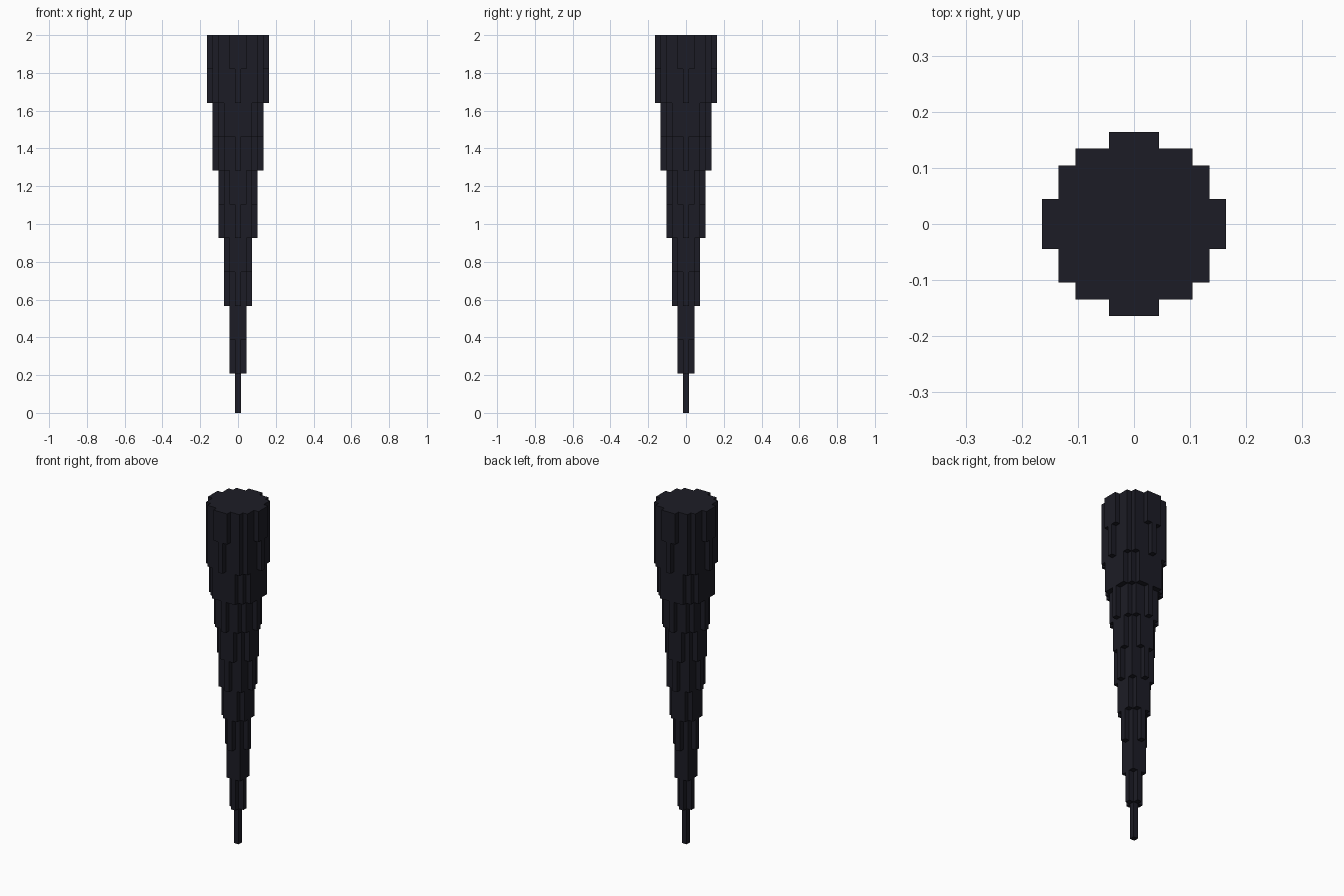
import bpy
import bmesh
import math

# Remove the default cube
cube = bpy.data.objects.get("Cube")
if cube:
    bpy.data.objects.remove(cube, do_unlink=True)

HEIGHT = 2.0
CELL = HEIGHT / 67        # width of one block column
STEP = 6 * CELL           # height of one tier
TIP = 7 * CELL            # height of the single-column tip
RADII = [1 + 0.5 * tier for tier in range(9)] + [5.2]
REACH = range(-5, 6)

# Dark slate material
mat = bpy.data.materials.new("dark_slate")
mat.use_nodes = True
colour = (0.012, 0.012, 0.019, 1)
mat.diffuse_color = colour
mat.node_tree.nodes["Principled BSDF"].inputs["Base Color"].default_value = colour


def underside(x, y):
    """Height where the block column at (x, y) begins."""
    distance = math.hypot(x, y)
    if distance == 0:
        return 0.0
    for tier, radius in enumerate(RADII):
        if distance <= radius + 0.001:
            return TIP + tier * STEP
    return HEIGHT


bm = bmesh.new()


def quad(points):
    return bm.faces.new([bm.verts.new(p) for p in points])


# Stepped spire: each column gets a cap, an underside and its exposed walls
for x in REACH:
    for y in REACH:
        low = underside(x, y)
        if low >= HEIGHT:
            continue
        corners = [((x + a / 2) * CELL, (y + b / 2) * CELL)
                   for a, b in ((-1, -1), (1, -1), (1, 1), (-1, 1))]
        quad([(px, py, HEIGHT) for px, py in corners])
        quad([(px, py, low) for px, py in reversed(corners)])
        for side, (dx, dy) in enumerate(((0, -1), (1, 0), (0, 1), (-1, 0))):
            high = underside(x + dx, y + dy)
            if high > low + 0.001:
                p, q = corners[side], corners[(side + 1) % 4]
                quad([(*p, low), (*q, low), (*q, high), (*p, high)])

# Weld the columns and merge the flat top into one face
bmesh.ops.remove_doubles(bm, verts=bm.verts[:], dist=0.0005)
top = [f for f in bm.faces if all(v.co.z > HEIGHT - 0.001 for v in f.verts)]
bmesh.ops.dissolve_faces(bm, faces=top, use_verts=False)
bm.normal_update()

mesh = bpy.data.meshes.new("stepped_spire")
bm.to_mesh(mesh)
bm.free()
mesh.materials.append(mat)
spire = bpy.data.objects.new("stepped_spire", mesh)
bpy.context.collection.objects.link(spire)
